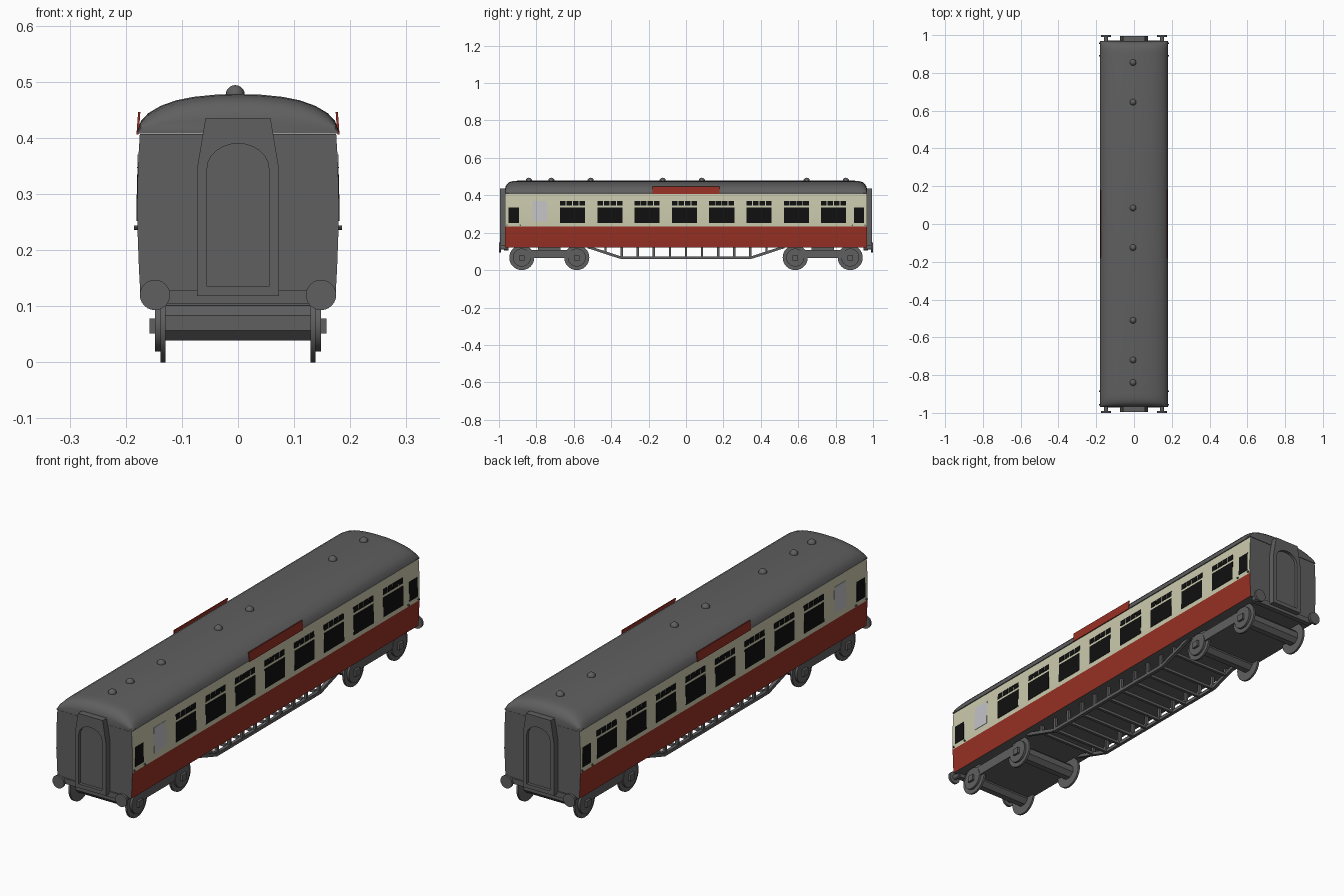
import bpy, bmesh, math
from mathutils import Vector, Matrix

if "Cube" in bpy.data.objects:
    bpy.data.objects.remove(bpy.data.objects["Cube"])


def mat(name, r, g, b):
    m = bpy.data.materials.new(name)
    m.diffuse_color = (r, g, b, 1)
    m.use_nodes = True
    m.node_tree.nodes["Principled BSDF"].inputs["Base Color"].default_value = m.diffuse_color
    return m


GREY = mat("dark_grey", 0.115, 0.115, 0.115)
RED = mat("crimson", 0.31, 0.03, 0.018)
CREAM = mat("cream", 0.60, 0.59, 0.42)
BLACK = mat("window_black", 0.005, 0.005, 0.005)
FROST = mat("frosted_glass", 0.55, 0.55, 0.58)


def finish(name, bm, *mats):
    bmesh.ops.recalc_face_normals(bm, faces=bm.faces[:])
    me = bpy.data.meshes.new(name)
    bm.to_mesh(me)
    bm.free()
    for m in mats:
        me.materials.append(m)
    ob = bpy.data.objects.new(name, me)
    bpy.context.collection.objects.link(ob)
    return ob


def loft(bm, rings):
    """Skin closed rings of points and cap both ends."""
    vs = [[bm.verts.new(p) for p in r] for r in rings]
    n = len(vs[0])
    for a, b in zip(vs, vs[1:]):
        for i in range(n):
            j = (i + 1) % n
            bm.faces.new((a[i], a[j], b[j], b[i]))
    bm.faces.new(vs[0])
    bm.faces.new(vs[-1])


def box(bm, x0, x1, y0, y1, z0, z1):
    loft(bm, [[(x0, y, z0), (x1, y, z0), (x1, y, z1), (x0, y, z1)] for y in (y0, y1)])


def cyl(bm, centre, r, length, axis, seg=24, turn=0.0):
    rot = Matrix.Rotation(math.pi / 2, 4, 'Y' if axis == 'X' else 'X')
    bmesh.ops.create_cone(bm, cap_ends=True, segments=seg, radius1=r, radius2=r, depth=length,
                          matrix=Matrix.Translation(centre) @ rot @ Matrix.Rotation(turn, 4, 'Z'))


def beam(bm, x, a, b, t):
    """Bar in the yz plane from a to b."""
    d = Vector((b[0] - a[0], b[1] - a[1])).normalized() * t / 2
    n = (-d.y, d.x)
    loft(bm, [[(xx, a[0] + n[0], a[1] + n[1]), (xx, b[0] + n[0], b[1] + n[1]),
               (xx, b[0] - n[0], b[1] - n[1]), (xx, a[0] - n[0], a[1] - n[1])]
              for xx in (x - t / 2, x + t / 2)])


# body shell: bowed sides, crimson below, cream above, grey ends
SIDE = [(0.174, 0.122), (0.1765, 0.165), (0.179, 0.232), (0.18, 0.27),
        (0.179, 0.32), (0.1775, 0.365), (0.175, 0.407)]


def width(z):
    for (w0, z0), (w1, z1) in zip(SIDE, SIDE[1:]):
        if z <= z1:
            return w0 + (w1 - w0) * (z - z0) / (z1 - z0)
    return SIDE[-1][0]


bm = bmesh.new()
ring = SIDE + [(-w, z) for w, z in reversed(SIDE)]
loft(bm, [[(x, y, z) for x, z in ring] for y in (-0.967, 0.967)])
bmesh.ops.recalc_face_normals(bm, faces=bm.faces[:])
for f in bm.faces:
    if abs(f.normal.x) > 0.8:
        f.material_index = 1 if f.calc_center_median().z < 0.232 else 2
finish("coach_body", bm, GREY, RED, CREAM)

# roof: arched section with rounded-down ends
ARCH = [(0.178, 0.0), (0.179, 0.006), (0.173, 0.022), (0.160, 0.036), (0.138, 0.049),
        (0.110, 0.059), (0.08, 0.065), (0.04, 0.069)]
arch = ARCH + [(0, 0.07)] + [(-x, h) for x, h in reversed(ARCH)]
ENDS = [(0.968, 0.35), (0.965, 0.55), (0.957, 0.75), (0.945, 0.89), (0.925, 0.97), (0.90, 1.0)]
bm = bmesh.new()
loft(bm, [[(x, y, 0.408 + h * s) for x, h in arch]
          for y, s in [(-y, s) for y, s in ENDS] + ENDS[::-1]])
finish("roof", bm, GREY)

# roof ventilators
bm = bmesh.new()
for y in (-0.84, -0.72, -0.51, -0.125, 0.085, 0.645, 0.855):
    bmesh.ops.create_uvsphere(bm, u_segments=16, v_segments=10, radius=0.017,
                              matrix=Matrix.Translation((-0.005, y, 0.477)))
finish("roof_vents", bm, GREY)

# destination boards along the eaves
bm = bmesh.new()
for s in (-1, 1):
    loft(bm, [[(s * 0.177, y, 0.406), (s * 0.181, y, 0.406),
               (s * 0.178, y, 0.446), (s * 0.174, y, 0.446)] for y in (-0.18, 0.18)])
finish("roof_boards", bm, RED)


# side windows as thin plates that follow the bowed side
def pane(bm, y0, y1, z0, z1):
    for s in (-1, 1):
        a, b = width(z0), width(z1)
        loft(bm, [[(s * (a - 0.002), y, z0), (s * (a + 0.0015), y, z0),
                   (s * (b + 0.0015), y, z1), (s * (b - 0.002), y, z1)] for y in (y0, y1)])


bm = bmesh.new()
for i in range(8):
    c = -0.606 + i * 0.1993
    pane(bm, c - 0.067, c + 0.067, 0.252, 0.335)
    for k in range(4):
        y = c - 0.067 + k * 0.0345
        pane(bm, y, y + 0.030, 0.346, 0.370)
pane(bm, -0.95, -0.893, 0.252, 0.335)
pane(bm, 0.897, 0.953, 0.252, 0.335)
finish("windows", bm, BLACK)

bm = bmesh.new()
pane(bm, -0.822, -0.743, 0.262, 0.37)
finish("washroom_window", bm, FROST)

# door handles
bm = bmesh.new()
for y in (-0.957, -0.886, 0.89, 0.958):
    for s in (-1, 1):
        cyl(bm, (s * 0.181, y, 0.24), 0.004, 0.008, 'X', 8)
finish("door_handles", bm, GREY)

# end gangways: frame with arched opening and recessed door
outer = [(-0.073, 0.118), (0.073, 0.118), (0.073, 0.345), (0.058, 0.435), (-0.058, 0.435), (-0.073, 0.345)]
inner = [(-0.055, 0.135), (0.055, 0.135)] + [
    (0.055 * math.cos(math.pi * i / 12), 0.345 + 0.045 * math.sin(math.pi * i / 12)) for i in range(13)]
for s, tag in ((-1, "front"), (1, "back")):
    bm = bmesh.new()
    edges = []
    for loop in (outer, inner):
        vs = [bm.verts.new((x, s * 0.995, z)) for x, z in loop]
        edges += [bm.edges.new((vs[i], vs[(i + 1) % len(vs)])) for i in range(len(vs))]
    bmesh.ops.triangle_fill(bm, use_beauty=True, edges=edges)
    ext = bmesh.ops.extrude_face_region(bm, geom=bm.faces[:])
    moved = [g for g in ext["geom"] if isinstance(g, bmesh.types.BMVert)]
    bmesh.ops.translate(bm, verts=moved, vec=(0, -s * 0.03, 0))
    finish(tag + "_gangway_frame", bm, GREY)

    bm = bmesh.new()
    loft(bm, [[(x, y, z) for x, z in inner] for y in (s * 0.966, s * 0.982)])
    finish(tag + "_gangway_door", bm, GREY)

    # buffer beam and buffers
    bm = bmesh.new()
    y0, y1 = sorted((s * 0.95, s * 0.972))
    box(bm, -0.15, 0.15, y0, y1, 0.105, 0.128)
    finish(tag + "_buffer_beam", bm, GREY)
    bm = bmesh.new()
    for x in (-0.148, 0.148):
        cyl(bm, (x, s * 0.975, 0.12), 0.011, 0.04, 'Y', 16)
        cyl(bm, (x, s * 0.995, 0.12), 0.027, 0.01, 'Y')
    finish(tag + "_buffers", bm, GREY)

    # bogie: frame block, heavy axles, wheels and axle boxes
    c = s * 0.731
    bm = bmesh.new()
    box(bm, -0.146, 0.146, c - 0.15, c + 0.15, 0.064, 0.107)
    box(bm, -0.06, 0.06, c - 0.06, c + 0.06, 0.10, 0.125)
    for y in (c - 0.147, c + 0.147):
        cyl(bm, (0, y, 0.07), 0.034, 0.29, 'X', 8, math.pi / 8)
    finish(tag + "_bogie_frame", bm, GREY)
    bm = bmesh.new()
    for y in (c - 0.147, c + 0.147):
        for side in (-1, 1):
            x = side * 0.142
            cyl(bm, (x - side * 0.008, y, 0.067), 0.067, 0.009, 'X', 32)
            cyl(bm, (x, y, 0.067), 0.048, 0.012, 'X', 32)
            a, b = sorted((x, side * 0.158))
            box(bm, a, b, y - 0.015, y + 0.015, 0.051, 0.078)
    finish(tag + "_wheels", bm, GREY)

# truss underframe with posts and cross bars
bm = bmesh.new()
for x in (-0.14, 0.14):
    pts = [(-0.525, 0.124), (-0.35, 0.067), (0.35, 0.067), (0.525, 0.124)]
    for a, b in zip(pts, pts[1:]):
        beam(bm, x, a, b, 0.014)
    for k in range(-5, 6):
        y = k * 0.086
        beam(bm, x, (y, 0.067 + max(0, abs(y) - 0.35) * 0.33), (y, 0.125), 0.012)
for k in range(-5, 6):
    y = k * 0.086
    z = 0.067 + max(0, abs(y) - 0.35) * 0.33
    box(bm, -0.14, 0.14, y - 0.006, y + 0.006, z - 0.006, z + 0.006)
finish("underframe_truss", bm, GREY)

# smooth rounded parts, keep hard edges
for ob in bpy.context.scene.objects:
    ob.select_set(True)
    bpy.context.view_layer.objects.active = ob
bpy.ops.object.shade_smooth_by_angle(angle=math.radians(30))
